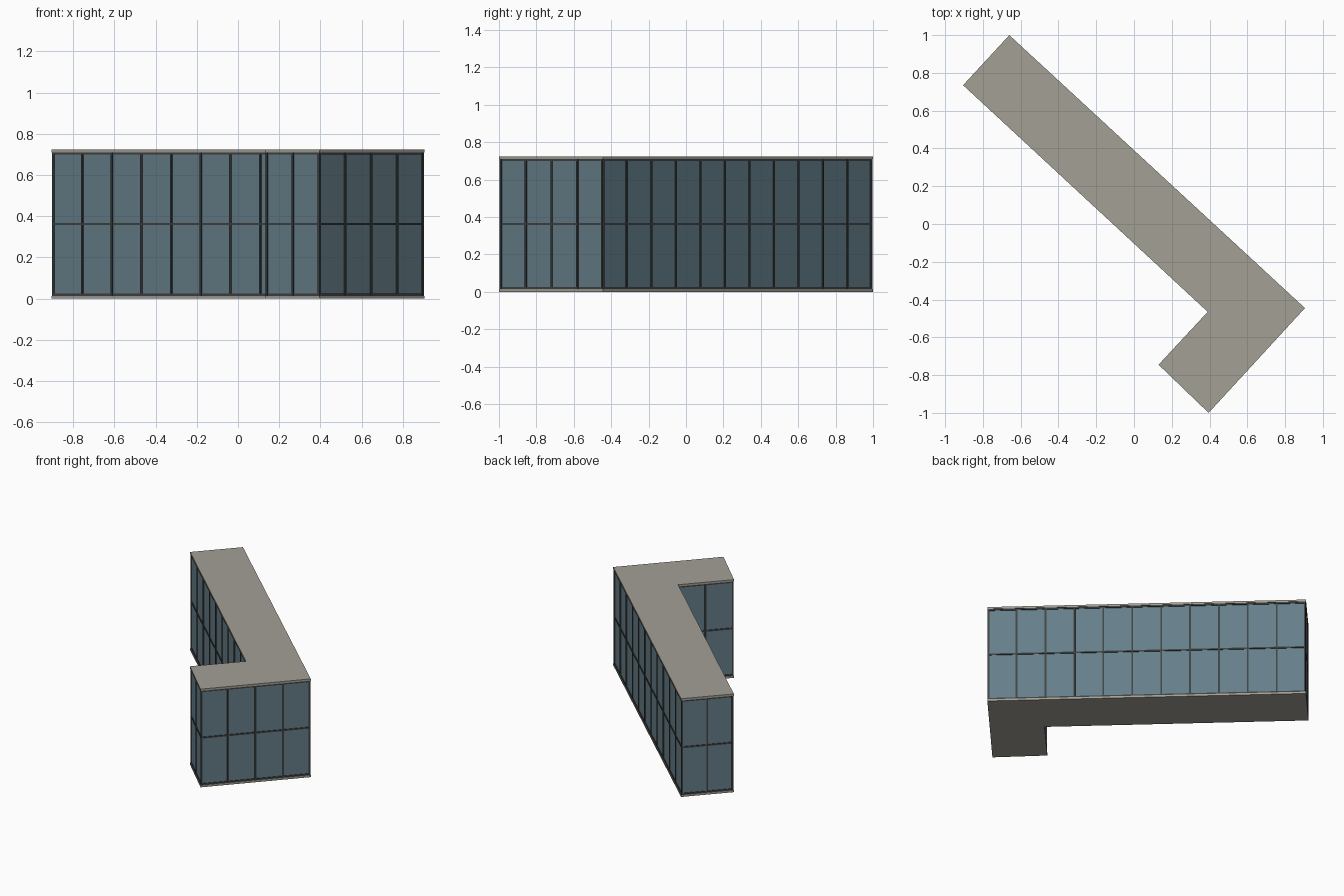
import bpy, bmesh
from mathutils import Vector

if "Cube" in bpy.data.objects:
    bpy.data.objects.remove(bpy.data.objects["Cube"])

H, SLAB, RAIL = 0.724, 0.014, 0.011
# L-shaped footprint, counter-clockwise, with number of glass bays on each side
FOOT = [Vector(p) for p in [(-0.905, 0.735), (0.39, -0.465), (0.13, -0.745),
                            (0.395, -1.0), (0.905, -0.445), (-0.66, 1.0)]]
BAYS = [9, 2, 2, 4, 11, 2]
N = len(FOOT)


def material(name, rgb):
    m = bpy.data.materials.new(name)
    m.diffuse_color = (*rgb, 1)
    m.use_nodes = True
    m.node_tree.nodes["Principled BSDF"].inputs["Base Color"].default_value = m.diffuse_color
    return m


STONE = material("stone", (0.36, 0.35, 0.30))
GLASS = material("glass", (0.13, 0.21, 0.25))
METAL = material("metal", (0.05, 0.055, 0.055))


def inset(d):
    """Footprint moved inward by d with mitred corners."""
    out = []
    for i, p in enumerate(FOOT):
        a = (p - FOOT[i - 1]).normalized()
        b = (FOOT[(i + 1) % N] - p).normalized()
        n1, n2 = Vector((-a.y, a.x)), Vector((-b.y, b.x))
        out.append(p + (n1 + n2) * d / (1 + n1.dot(n2)))
    return out


def add_prism(bm, pts, z0, z1):
    lo = [bm.verts.new((p.x, p.y, z0)) for p in pts]
    hi = [bm.verts.new((p.x, p.y, z1)) for p in pts]
    bm.faces.new(lo[::-1])
    bm.faces.new(hi)
    for i in range(len(pts)):
        j = (i + 1) % len(pts)
        bm.faces.new((lo[i], lo[j], hi[j], hi[i]))


def finish(name, bm, mat):
    me = bpy.data.meshes.new(name)
    bm.to_mesh(me)
    bm.free()
    me.materials.append(mat)
    bpy.context.collection.objects.link(bpy.data.objects.new(name, me))


def prism(name, d, z0, z1, mat):
    bm = bmesh.new()
    add_prism(bm, inset(d), z0, z1)
    finish(name, bm, mat)


# floor and roof slabs, glass body
prism("floor_slab", 0, 0, SLAB, STONE)
prism("roof_slab", 0, H - SLAB, H, STONE)
prism("glass_walls", 0.008, SLAB, H - SLAB, GLASS)

# horizontal rails around the whole perimeter
for name, z in (("bottom_rail", SLAB + RAIL / 2), ("middle_rail", H / 2),
                ("top_rail", H - SLAB - RAIL / 2)):
    prism(name, 0.003, z - RAIL / 2, z + RAIL / 2, METAL)

# vertical mullions, including a post at each end of every side
bm = bmesh.new()
line = inset(0.002)
W, DEPTH = 0.011, 0.012
for i, bays in enumerate(BAYS):
    a, b = line[i], line[(i + 1) % N]
    t = (b - a).normalized()
    n = Vector((-t.y, t.x)) * DEPTH
    length = (b - a).length
    for k in range(bays + 1):
        s = min(max(length * k / bays - W / 2, 0), length - W)
        p, q = a + t * s, a + t * (s + W)
        add_prism(bm, [p, q, q + n, p + n], SLAB, H - SLAB)
finish("mullions", bm, METAL)
